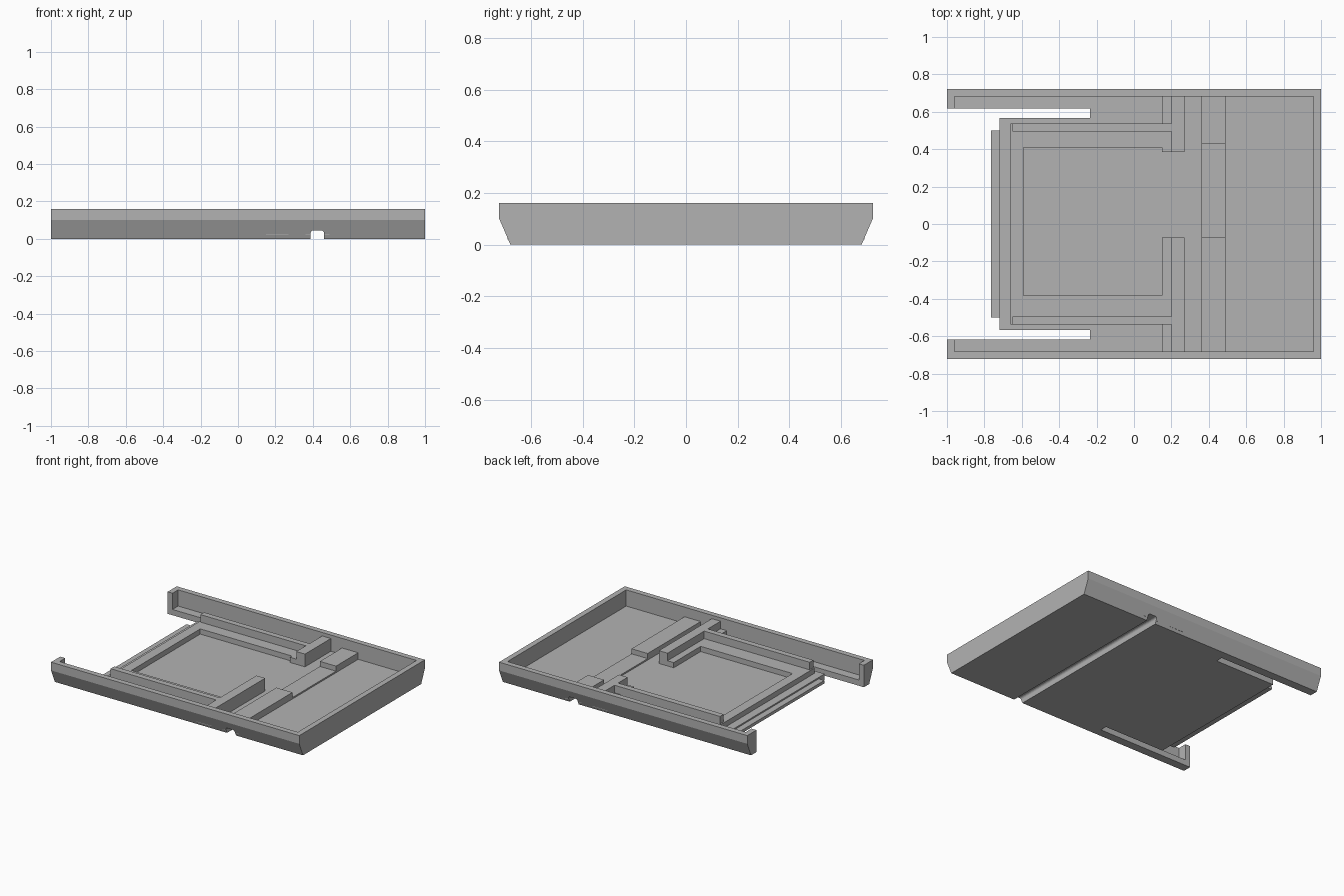
import bpy, bmesh, math

if "Cube" in bpy.data.objects:
    bpy.data.objects.remove(bpy.data.objects["Cube"])

grey = bpy.data.materials.new("plain_grey")
grey.diffuse_color = (0.45, 0.45, 0.45, 1)
grey.use_nodes = True
grey.node_tree.nodes["Principled BSDF"].inputs["Base Color"].default_value = grey.diffuse_color

FLOOR, TOP = 0.042, 0.16      # tray floor and rim heights
HALF_Y, IN_Y = 0.723, 0.683   # outer and inner half widths


def prism(name, profile, axis, a, b):
    """Extrude a 2D profile along x (profile y,z) or y (profile x,z)."""
    bm = bmesh.new()

    def place(p, t):
        return (t, p[0], p[1]) if axis == 'x' else (p[0], t, p[1])

    lo = [bm.verts.new(place(p, a)) for p in profile]
    hi = [bm.verts.new(place(p, b)) for p in profile]
    bm.faces.new(lo)
    bm.faces.new(hi)
    n = len(profile)
    for i in range(n):
        j = (i + 1) % n
        bm.faces.new((lo[i], lo[j], hi[j], hi[i]))
    bmesh.ops.recalc_face_normals(bm, faces=bm.faces)
    mesh = bpy.data.meshes.new(name)
    bm.to_mesh(mesh)
    bm.free()
    mesh.materials.append(grey)
    ob = bpy.data.objects.new(name, mesh)
    bpy.context.collection.objects.link(ob)
    return ob


def box(name, x0, x1, y0, y1, z0, z1):
    return prism(name, [(y0, z0), (y1, z0), (y1, z1), (y0, z1)], 'x', x0, x1)


def cut(ob, cutter):
    """Subtract the cutter from the object, then discard the cutter."""
    cutter.hide_render = True
    mod = ob.modifiers.new("cut", 'BOOLEAN')
    mod.operation = 'DIFFERENCE'
    mod.solver = 'EXACT'
    mod.object = cutter
    bpy.context.view_layer.objects.active = ob
    bpy.ops.object.modifier_apply(modifier=mod.name)
    bpy.data.objects.remove(cutter)


def groove():
    """Cable channel with rounded upper corners."""
    x0, x1, h, r = 0.388, 0.46, 0.045, 0.015
    pts = [(x0, -0.05), (x1, -0.05)]
    for cx, start in ((x1 - r, 0), (x0 + r, 90)):
        for k in range(5):
            a = math.radians(start + k * 22.5)
            pts.append((cx + r * math.cos(a), h - r + r * math.sin(a)))
    return prism("groove_cutter", pts, 'y', -1, 1)


# Tray shell with side walls chamfered toward the base
tray = prism("tray", [(-0.68, 0), (0.68, 0), (HALF_Y, 0.1), (HALF_Y, TOP),
                      (-HALF_Y, TOP), (-HALF_Y, 0.1)], 'x', -1, 1)
cut(tray, box("cavity", -0.96, 0.96, -IN_Y, IN_Y, FLOOR, 0.3))
cut(tray, box("open_end", -1.1, -0.72, -0.618, 0.618, -0.1, 0.3))
for s in (-1, 1):
    ya, yb = sorted((s * 0.567, s * 0.618))
    cut(tray, box("slot", -0.8, -0.235, ya, yb, -0.1, 0.3))
cut(tray, groove())

# Thin tongue at the open end
box("tongue", -0.765, -0.70, -0.5, 0.5, 0.01, 0.032)

# Raised bed around the central pocket
BED, RAIL, LOW = 0.08, 0.135, 0.02
box("bed_end", -0.66, -0.59, -0.537, 0.537, LOW, BED)
box("bed_back", -0.59, 0.2, 0.408, 0.51, LOW, BED)
box("bed_front", -0.59, 0.2, -0.51, -0.383, LOW, BED)

# Guide rails, cross walls and their low steps
for side, s, inner in (("back", 1, 0.385), ("front", -1, -0.073)):
    ya, yb = sorted((s * 0.495, s * 0.537))
    box(side + "_rail", -0.65, 0.22, ya, yb, LOW, RAIL)
    ya, yb = sorted((inner, s * 0.69))
    box(side + "_cross_wall", 0.2, 0.27, ya, yb, LOW, RAIL)
    box(side + "_cross_step", 0.15, 0.21, ya, yb, LOW, BED)

# Rib that covers the channel: low middle, thicker ends
for name, ya, yb, z in (("rib_middle", -0.073, 0.428, 0.053),
                        ("rib_back", 0.428, 0.69, 0.09),
                        ("rib_front", -0.69, -0.073, 0.09)):
    rib = box(name, 0.36, 0.49, ya, yb, LOW, z)
    cut(rib, groove())
